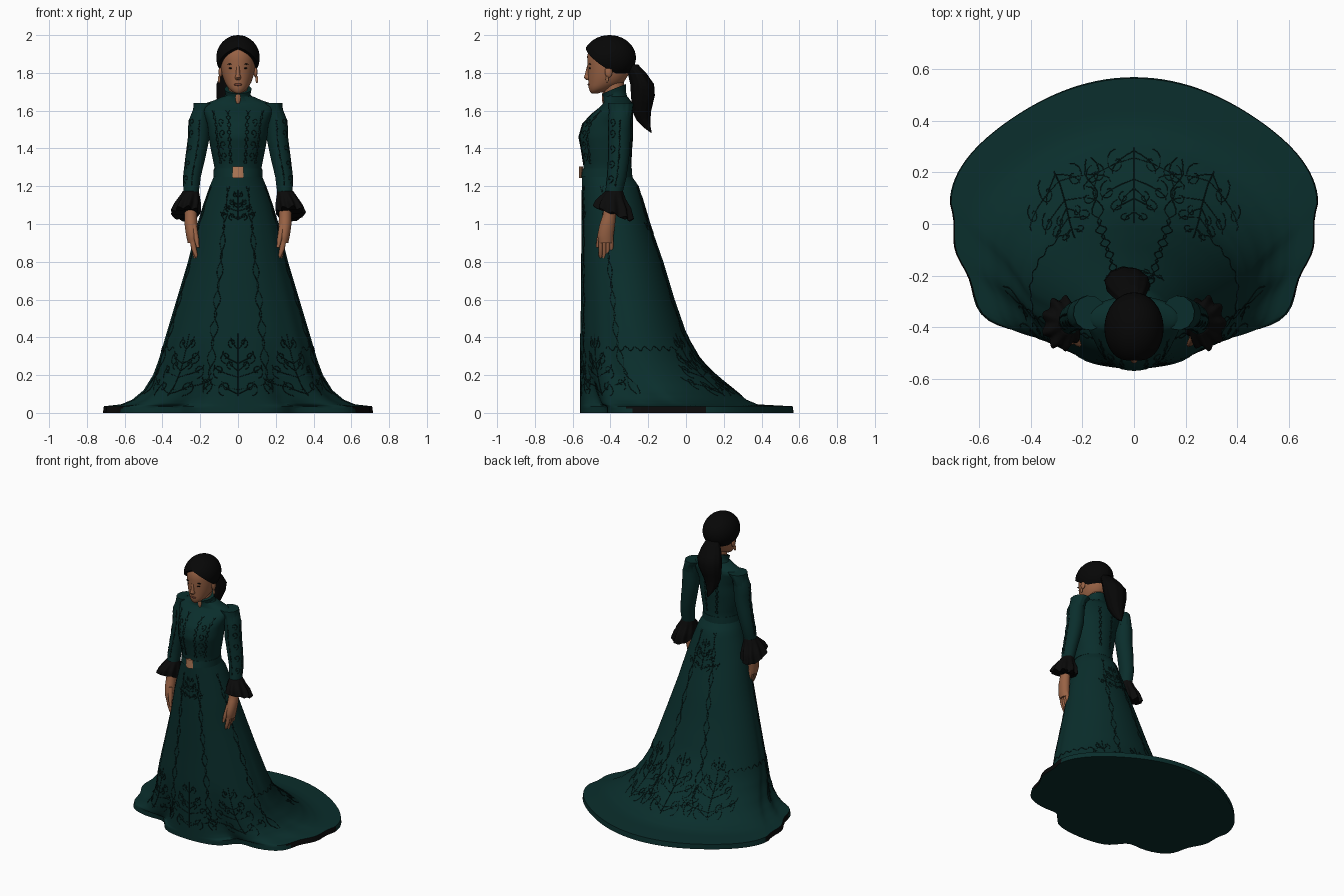
import bpy, bmesh
from math import sin, cos, pi, exp, radians
from mathutils import Vector

cube = bpy.data.objects.get("Cube")
if cube:
    bpy.data.objects.remove(cube, do_unlink=True)

def material(name, *rgb):
    m = bpy.data.materials.new(name)
    m.use_nodes = True
    m.diffuse_color = (*rgb, 1)
    shader = next(n for n in m.node_tree.nodes if n.type == 'BSDF_PRINCIPLED')
    shader.inputs["Base Color"].default_value = (*rgb, 1)
    return m

GOWN = material("deep teal cloth", .003, .027, .025)
THREAD = material("dark teal thread", .002, .011, .01)
HAIR = material("black hair", .002, .002, .002)
LACE = material("black lace", .003, .003, .003)
SKIN = material("brown skin", .32, .125, .06)
LIPS = material("dark rose lips", .18, .055, .035)
COPPER = material("copper", .45, .2, .1)

def finish(name, bm, mats):
    bmesh.ops.recalc_face_normals(bm, faces=bm.faces)
    mesh = bpy.data.meshes.new(name)
    bm.to_mesh(mesh)
    bm.free()
    for m in mats:
        mesh.materials.append(m)
    obj = bpy.data.objects.new(name, mesh)
    bpy.context.collection.objects.link(obj)
    bpy.ops.object.select_all(action='DESELECT')
    obj.select_set(True)
    bpy.context.view_layer.objects.active = obj
    bpy.ops.object.shade_smooth_by_angle(angle=radians(50))

# Section keys: height, centre y, half width, front depth, back depth, centre x
def section(keys, z):
    for a, b in zip(keys, keys[1:]):
        if z <= b[0]:
            break
    f = (z - a[0]) / (b[0] - a[0])
    return [p + (q - p) * f for p, q in zip(a, b)]

def point(keys, t, z, warp=None):
    k = section(keys, z)
    x = k[5] if len(k) > 5 else 0
    scale, lift = warp(t, z) if warp else (1, 0)
    depth = k[3] if cos(t) > 0 else k[4]
    return Vector((x + k[2] * sin(t) * scale, k[1] - depth * cos(t) * scale, z + lift))

def shell(name, keys, mat, n=24, warp=None, steps=2, extra=None):
    heights = [a[0] + (b[0] - a[0]) * i / steps
               for a, b in zip(keys, keys[1:]) for i in range(steps)] + [keys[-1][0]]
    bm = bmesh.new()
    rings = [[bm.verts.new(point(keys, 2 * pi * i / n, z, warp)) for i in range(n)]
             for z in heights]
    for low, high in zip(rings, rings[1:]):
        for i in range(n):
            j = (i + 1) % n
            bm.faces.new((low[i], low[j], high[j], high[i]))
    bm.faces.new(rings[0])
    bm.faces.new(rings[-1])
    if extra:
        for f in bm.faces:
            f.material_index = int(extra[1](f.calc_center_median()))
    finish(name, bm, [mat, extra[0]] if extra else [mat])

def ball(name, loc, size, mat, cuts=()):
    bm = bmesh.new()
    bmesh.ops.create_uvsphere(bm, u_segments=32, v_segments=20, radius=1)
    for v in bm.verts:
        v.co = Vector(a * b + c for a, b, c in zip(v.co, size, loc))
    for co, no in cuts:
        bmesh.ops.bisect_plane(bm, geom=bm.verts[:] + bm.edges[:] + bm.faces[:],
                               plane_co=co, plane_no=no, clear_inner=True)
        bmesh.ops.holes_fill(bm, edges=[e for e in bm.edges if e.is_boundary])
    finish(name, bm, [mat])

# Gown: one set of sections from hem to collar, split at the waist
DRESS = [(0, .08, .715, .64, .49), (.035, .08, .71, .64, .485), (.045, -.02, .62, .54, .4),
         (.07, -.07, .56, .49, .39), (.12, -.13, .5, .43, .39), (.2, -.2, .45, .36, .36),
         (.28, -.25, .42, .31, .33), (.4, -.28, .385, .28, .29), (.6, -.31, .325, .246, .25),
         (.8, -.34, .265, .215, .22), (1, -.37, .215, .183, .18), (1.1, -.385, .185, .165, .165),
         (1.2, -.4, .15, .15, .15), (1.25, -.415, .128, .135, .13), (1.3, -.42, .125, .122, .13),
         (1.4, -.42, .145, .138, .135), (1.46, -.42, .155, .15, .14), (1.53, -.41, .162, .14, .13),
         (1.58, -.39, .178, .115, .11), (1.62, -.37, .19, .085, .09),
         (1.64, -.365, .17, .072, .08), (1.655, -.37, .125, .065, .075), (1.675, -.375, .08, .06, .065)]

def folds(t, z):
    t = abs((t + pi) % (2 * pi) - pi)
    low, hem = max(0, 1 - z / 1.2), max(0, 1 - z / .4)
    if t > pi / 2:
        return 1 - .055 * hem * sin(2 * t) ** 2, 0
    sway = .06 * exp(-((t - .88) / .2) ** 2) - .11 * exp(-((t - .5) / .14) ** 2)
    return 1 + hem * sway + .014 * low * sin(t) ** 2 * sin(16 * t), 0

shell("skirt_with_train", [k for k in DRESS if k[0] <= 1.25], GOWN, 120, folds, 3,
      (LACE, lambda c: c.z < .03 and abs(c.x) > .6 and -.3 < c.y < .1))
shell("bodice", [k for k in DRESS if k[0] >= 1.25], GOWN, 64, None, 3)
shell("belt", [(1.25, -.417, .131, .138, .133), (1.295, -.42, .128, .126, .133)], GOWN, 64)
shell("buckle", [(1.243, -.556, .028, .01, .01), (1.305, -.556, .028, .01, .01)], COPPER, 4)
shell("collar", [(1.65, -.375, .095, .064, .07), (1.685, -.38, .066, .058, .062),
                 (1.715, -.385, .072, .06, .066)], GOWN, 40,
      lambda t, z: (1, max(0, z - 1.65) * -.4 * cos(t)))
ball("throat_opening", (0, -.437, 1.67), (.014, .008, .036), SKIN)

# Arms, built for either side by the sign of x
SLEEVE = [(1.15, -.385, .04, .045, .045, .25), (1.25, -.365, .046, .052, .05, .243),
          (1.35, -.355, .052, .056, .054, .225), (1.45, -.352, .056, .058, .058, .208),
          (1.55, -.35, .056, .06, .06, .204), (1.62, -.345, .045, .056, .056, .187)]
PUFF = [(1.56, -.35, .054, .06, .06, .2), (1.6, -.345, .046, .062, .062, .193),
        (1.628, -.345, .056, .066, .066, .178), (1.64, -.345, .062, .066, .066, .172)]
CUFF = [(1.055, -.385, .074, .1, .1, .278), (1.1, -.385, .068, .09, .09, .268),
        (1.14, -.385, .055, .065, .065, .258), (1.175, -.38, .042, .046, .046, .25)]
HAND = [(.9, -.425, .026, .038, .038, .24), (.94, -.425, .031, .044, .042, .244),
        (1, -.415, .034, .042, .04, .249), (1.05, -.405, .033, .035, .035, .25),
        (1.11, -.395, .033, .035, .035, .25)]
THUMB = [(.875, -.468, .008, .009, .009, .212), (.92, -.46, .013, .014, .014, .22),
         (1, -.435, .018, .019, .019, .236)]

def ruffle(t, z):
    a = min(1, max(0, (1.175 - z) / .12))
    return 1 + .11 * a * sin(9 * t), a * (.035 * cos(t) + .008 * sin(9 * t))

def side(keys, s):
    return [k[:5] + (k[5] * s,) for k in keys]

for s, label in ((1, "left"), (-1, "right")):
    shell(label + "_sleeve", side(SLEEVE, s), GOWN, 32)
    shell(label + "_shoulder_cap", side(PUFF, s), GOWN, 48, lambda t, z: (1 + .02 * sin(12 * t), 0))
    shell(label + "_cuff_ruffle", side(CUFF, s), LACE, 90, ruffle, 3)
    shell(label + "_hand", side(HAND, s), SKIN)
    shell(label + "_thumb", side(THUMB, s), SKIN, 12)
    for i, tip in enumerate((.82, .8, .805, .83)):
        y = -.452 + .019 * i
        finger = [(tip, y, .005, .005, .005, .22), (tip + .012, y, .01, .01, .01, .222),
                  (.87, y, .014, .012, .012, .234), (.93, y, .016, .012, .012, .243)]
        shell(label + "_finger", side(finger, s), SKIN, 12)

# Head and face
shell("neck", [(1.6, -.375, .05, .05, .05), (1.8, -.39, .05, .05, .06)], SKIN)
shell("head", [(1.692, -.485, .012, .015, .02), (1.7, -.475, .03, .033, .04),
               (1.72, -.455, .052, .06, .07), (1.75, -.43, .07, .087, .1),
               (1.79, -.415, .084, .104, .11), (1.84, -.41, .092, .112, .12),
               (1.89, -.405, .096, .118, .115), (1.93, -.4, .09, .11, .1),
               (1.97, -.4, .06, .08, .07)], SKIN, 40)
shell("nose", [(1.762, -.515, .011, .012, .01), (1.775, -.515, .017, .026, .01),
               (1.79, -.515, .012, .021, .01), (1.84, -.515, .008, .008, .01)], SKIN, 16)
ball("mouth", (0, -.511, 1.738), (.022, .01, .007), LIPS)
# Swept back hair in two halves from a centre parting, with the paired features
for s in (1, -1):
    ball("eye", (s * .037, -.508, 1.825), (.013, .006, .004), HAIR)
    ball("brow", (s * .04, -.508, 1.846), (.019, .007, .003), HAIR)
    ball("ear", (s * .093, -.41, 1.805), (.01, .02, .03), SKIN)
    ball("earring", (s * .1, -.418, 1.765), (.007, .007, .02), COPPER)
    ball("hair_half", (0, -.405, 1.88), (.115, .14, .12), HAIR,
         (((0, 0, 0), (s, 0, 0)), ((0, -.52, 1.93), (s * .4, .68, 1))))
shell("ponytail", [(1.485, -.185, .004, .004, .004, -.045), (1.51, -.205, .018, .018, .018, -.048),
                   (1.55, -.225, .038, .036, .036, -.05), (1.6, -.235, .058, .05, .05, -.045),
                   (1.68, -.228, .08, .062, .062, -.033), (1.74, -.232, .086, .062, .062, -.026),
                   (1.8, -.258, .07, .05, .046, -.02), (1.845, -.29, .045, .04, .035, -.01)],
      HAIR, 40, lambda t, z: (1 + .03 * sin(10 * t), 0))

# Embroidery: thin threads lying on the cloth
threads = bpy.data.curves.new("embroidery", 'CURVE')
threads.dimensions = '3D'
threads.bevel_depth = .0022
threads.bevel_resolution = 0
threads.materials.append(THREAD)
bpy.context.collection.objects.link(bpy.data.objects.new("embroidery", threads))

def thread(keys, path, warp=folds):
    spline = threads.splines.new('POLY')
    spline.points.add(len(path) - 1)
    for p, (t, z) in zip(spline.points, path):
        p.co = (*point(keys, t, z, warp), 1)

def scroll(keys, t, z, size, way, warp=folds):
    w = section(keys, z)[2]
    turns = [(size - size * k / 16, k * .5) for k in range(15)]
    thread(keys, [(t + way * r * sin(a) / w, z - r * cos(a)) for r, a in turns], warp)

def spray(t, z, h):
    w = section(DRESS, z + h / 2)[2]
    thread(DRESS, [(t, z + h * i / 8) for i in range(9)])
    for level, size, out in ((.13, .13, .18), (.2, .1, .45), (.4, .12, .3), (.5, .07, .12),
                             (.62, .1, .2), (.85, .08, .1)):
        for s in (1, -1):
            scroll(DRESS, t + s * out * h / w, z + level * h, size * h, s)
            thread(DRESS, [(t + s * out * 1.3 * h * sin(i / 3) / w,
                            z + h * (level - .1 + .04 * i)) for i in range(6)])

def strip(keys, t, low, high, warp=folds):
    for s in (1, -1):
        thread(keys, [(t + s * .04 * sin(i * .9) + s * .02, low + (high - low) * i / 50)
                      for i in range(51)], warp)

for t in (0, .75, -.75, pi, pi - .65, pi + .65):
    spray(t, .09, .33)
spray(0, 1.02, .16)
spray(pi, .95, .2)
for t in (.35, -.35, 1.25, -1.25, pi - .35, pi + .35):
    strip(DRESS, t, .1, 1.2)
for s in (1, -1):
    thread(DRESS, [(s * (1 + i * .03), .34 + .012 * sin(i * 1.1)) for i in range(50)])
    for t in (.3, .8, pi - .3):
        strip(DRESS, s * t, 1.32, 1.6, None)
    for z in (1.36, 1.42, 1.48, 1.54):
        scroll(DRESS, s * .55, z, .024, s, None)
    for t in (0, s * pi / 2):
        strip(side(SLEEVE, s), t, 1.2, 1.55, None)
    for z in (1.24, 1.32, 1.4, 1.48, 1.54):
        scroll(side(SLEEVE, s), s * .8, z, .024, s, None)
